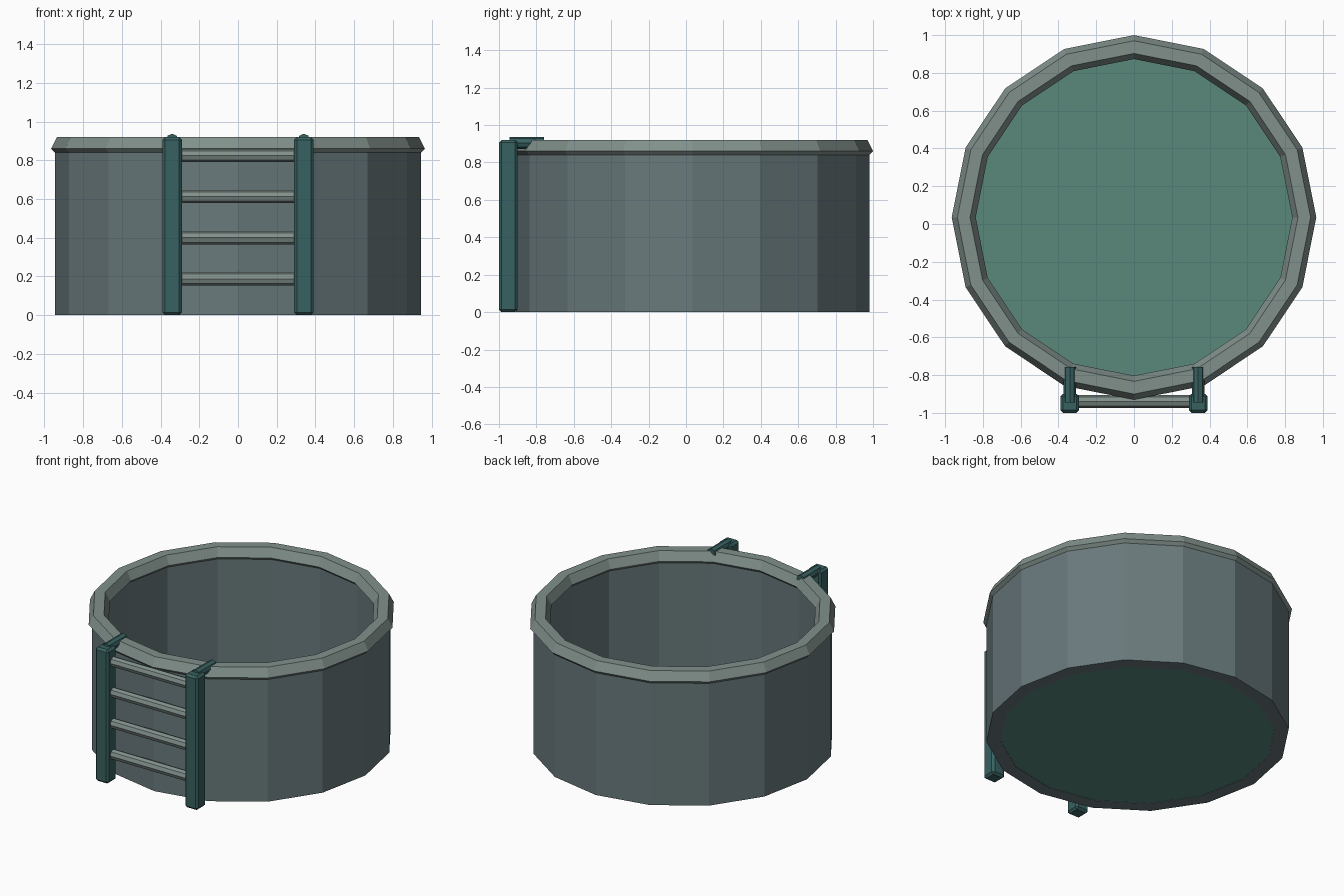
import bpy, bmesh
from math import sin, cos, tau, pi
from mathutils import Matrix, Vector

if "Cube" in bpy.data.objects:
    bpy.data.objects.remove(bpy.data.objects["Cube"])

SIDES = 16
CY = 0.035  # pool centre in y (the ladder sticks out in front)


def material(name, rgb):
    m = bpy.data.materials.new(name)
    m.diffuse_color = (*rgb, 1)
    m.use_nodes = True
    m.node_tree.nodes["Principled BSDF"].inputs["Base Color"].default_value = m.diffuse_color
    return m


WALL = material("wall_grey", (0.14, 0.19, 0.20))
RIM = material("rim_grey", (0.22, 0.28, 0.26))
TEAL = material("ladder_teal", (0.04, 0.12, 0.12))
FLOOR = material("floor_green", (0.10, 0.25, 0.20))


def finish(name, bm, mat):
    bmesh.ops.recalc_face_normals(bm, faces=bm.faces[:])
    me = bpy.data.meshes.new(name)
    bm.to_mesh(me)
    bm.free()
    me.materials.append(mat)
    ob = bpy.data.objects.new(name, me)
    bpy.context.collection.objects.link(ob)
    return ob


def ring(name, profile, mat):
    """Revolve a closed (radius, z) profile around the pool centre."""
    bm = bmesh.new()
    loops = [[bm.verts.new((r * sin(tau * i / SIDES), CY + r * cos(tau * i / SIDES), z))
              for r, z in profile] for i in range(SIDES)]
    n = len(profile)
    for i in range(SIDES):
        a, b = loops[i], loops[(i + 1) % SIDES]
        for j in range(n):
            k = (j + 1) % n
            bm.faces.new((a[j], a[k], b[k], b[j]))
    return finish(name, bm, mat)


def rod(name, start, end, radius, mat):
    """Eight-sided bar with an edge facing up."""
    start, end = Vector(start), Vector(end)
    axis = end - start
    rot = axis.to_track_quat('Z', 'Y').to_matrix().to_4x4()
    bm = bmesh.new()
    bmesh.ops.create_cone(bm, cap_ends=True, segments=8, radius1=radius, radius2=radius,
                          depth=axis.length,
                          matrix=Matrix.Translation((start + end) / 2) @ rot)
    return finish(name, bm, mat)


# Pool wall and chamfered rim
ring("pool_wall", [(0.945, 0), (0.945, 0.86), (0.855, 0.86), (0.855, 0)], WALL)
ring("pool_rim", [(0.945, 0.84), (0.965, 0.86), (0.935, 0.92),
                  (0.868, 0.92), (0.838, 0.86), (0.857, 0.84)], RIM)

# Pool floor
bm = bmesh.new()
bmesh.ops.create_circle(bm, cap_ends=True, segments=SIDES, radius=0.944,
                        matrix=Matrix.Translation((0, CY, 0.002)))
floor = finish("pool_floor", bm, FLOOR)

# Ladder posts with hooks over the rim
for side, s in (("left", -1), ("right", 1)):
    x = 0.34 * s
    bm = bmesh.new()
    bmesh.ops.create_cube(bm, size=1, matrix=Matrix.Translation((x, -0.95, 0.46))
                          @ Matrix.Diagonal((0.1, 0.1, 0.92, 1)))
    bmesh.ops.bevel(bm, geom=bm.edges[:], offset=0.014, segments=1, affect='EDGES')
    finish("ladder_post_" + side, bm, TEAL)
    rod("ladder_hook_" + side, (x, -0.945, 0.905), (x, -0.758, 0.905), 0.032, TEAL)

# Ladder rungs
for i in range(4):
    z = 0.188 + 0.2123 * i
    rod(f"ladder_rung_{i + 1}", (-0.31, -0.94, z), (0.31, -0.94, z), 0.034, RIM)
